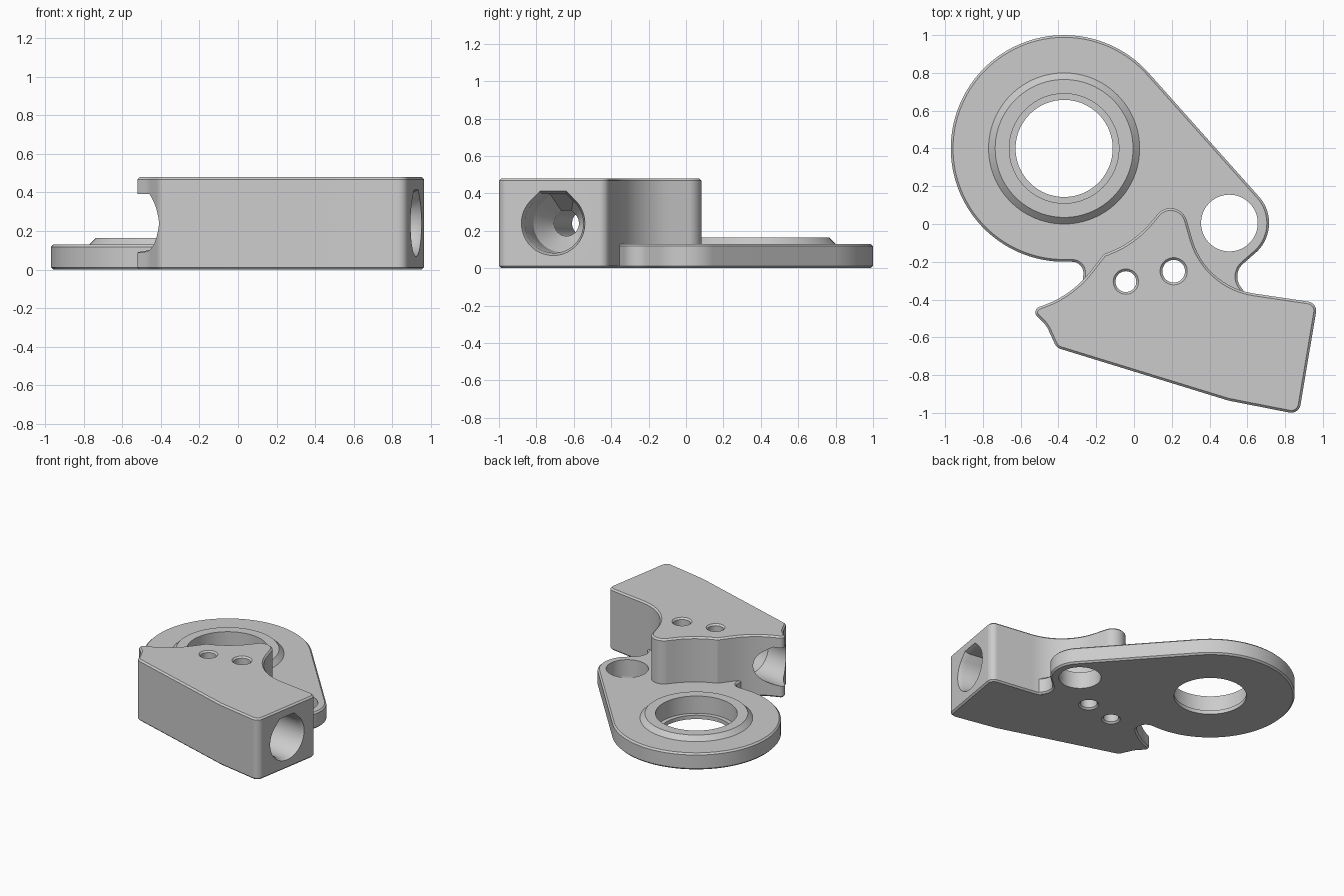
import bpy, bmesh, math
from mathutils import Vector, Matrix

if "Cube" in bpy.data.objects:
    bpy.data.objects.remove(bpy.data.objects["Cube"])

grey = bpy.data.materials.new("satin_grey")
grey.diffuse_color = (0.6, 0.6, 0.6, 1)
grey.use_nodes = True
grey.node_tree.nodes["Principled BSDF"].inputs["Base Color"].default_value = grey.diffuse_color


def make_object(name, bm):
    bmesh.ops.recalc_face_normals(bm, faces=bm.faces)
    mesh = bpy.data.meshes.new(name)
    bm.to_mesh(mesh)
    bm.free()
    mesh.materials.append(grey)
    ob = bpy.data.objects.new(name, mesh)
    bpy.context.collection.objects.link(ob)
    return ob


def arc(cx, cy, r, a0, a1, n):
    angles = [math.radians(a0 + (a1 - a0) * i / n) for i in range(n + 1)]
    return [(cx + r * math.cos(a), cy + r * math.sin(a), 0) for a in angles]


def rounded(corners):
    """Turn (x, y, radius) corners into an outline with filleted corners."""
    out = []
    for i, (x, y, r) in enumerate(corners):
        p = Vector((x, y))
        if r == 0:
            out.append(p)
            continue
        a = (Vector(corners[i - 1][:2]) - p).normalized()
        b = (Vector(corners[(i + 1) % len(corners)][:2]) - p).normalized()
        half = a.angle(b) / 2
        centre = p + (a + b).normalized() * (r / math.sin(half))
        start = p + a * (r / math.tan(half)) - centre
        end = p + b * (r / math.tan(half)) - centre
        a0 = math.atan2(start.y, start.x)
        turn = math.atan2(start.x * end.y - start.y * end.x, start.dot(end))
        n = max(3, round(abs(math.degrees(turn)) / 5))
        for k in range(n + 1):
            t = a0 + turn * k / n
            out.append(centre + r * Vector((math.cos(t), math.sin(t))))
    return out


def prism(name, outline, height, chamfer=0.012):
    bm = bmesh.new()
    base = bm.faces.new([bm.verts.new((p.x, p.y, 0)) for p in outline])
    ext = bmesh.ops.extrude_face_region(bm, geom=[base], use_keep_orig=True)
    verts = [v for v in ext["geom"] if isinstance(v, bmesh.types.BMVert)]
    bmesh.ops.translate(bm, verts=verts, vec=(0, 0, height))
    bmesh.ops.recalc_face_normals(bm, faces=bm.faces)
    rim = [e for e in bm.edges if abs(e.verts[0].co.z - e.verts[1].co.z) < 1e-5]
    bmesh.ops.bevel(bm, geom=rim, offset=chamfer, segments=1, profile=0.5, affect='EDGES')
    return make_object(name, bm)


def lathe(bm, profile, matrix, closed=False, teardrop=False, n=96):
    """Revolve (radius, height) into bm; teardrop gives a flat-topped printable bore."""
    rings = []
    for r, h in profile:
        ring = []
        for i in range(n):
            a = 2 * math.pi * i / n
            off = min(a, 2 * math.pi - a)       # angle away from local +x
            k = 1
            if teardrop and off < math.pi / 4:
                k = min(1 / math.cos(math.pi / 4 - off), 1 / math.cos(off))
            ring.append(bm.verts.new(matrix @ Vector((r * k * math.cos(a), r * k * math.sin(a), h))))
        rings.append(ring)
    pairs = list(zip(rings, rings[1:]))
    if closed:
        pairs.append((rings[-1], rings[0]))
    else:
        bm.faces.new(rings[0])
        bm.faces.new(rings[-1])
    for lo, hi in pairs:
        for i in range(n):
            j = (i + 1) % n
            bm.faces.new((lo[i], lo[j], hi[j], hi[i]))


def cut(target, bm):
    """Subtract all the (separate) solids in bm from target at once."""
    cutter = make_object("cutter", bm)
    mod = target.modifiers.new("cut", 'BOOLEAN')
    mod.operation = 'DIFFERENCE'
    mod.solver = 'EXACT'
    mod.use_self = True
    mod.object = cutter
    bpy.context.view_layer.objects.active = target
    bpy.ops.object.modifier_apply(modifier=mod.name)
    bpy.data.objects.remove(cutter)


def at(x, y):
    return Matrix.Translation((x, y, 0))


RING = (-0.37, 0.40)
EYE = (0.505, 0.005)

# Flat plate: big disc tapering to a small eye, its lower edge hidden in the block
plate = prism("base_plate", rounded(
    arc(*RING, 0.60, 41.2, 268, 72)
    + [(-0.265, -0.2, 0.06), (-0.272, -0.34, 0), (-0.15, -0.24, 0), (0, -0.15, 0),
       (0.13, -0.02, 0), (0.2, 0, 0), (0.24, -0.05, 0), (0.285, -0.16, 0),
       (0.36, -0.27, 0), (0.46, -0.35, 0), (0.6, -0.38, 0), (0.515, -0.265, 0.09)]
    + arc(*EYE, 0.21, -50, 41.2, 30)), 0.13)
holes = bmesh.new()
lathe(holes, [(0.33, -0.1), (0.33, 0.3)], at(*RING))
lathe(holes, [(0.15, -0.1), (0.15, 0.3)], at(*EYE))
cut(plate, holes)

# Raised collar with a bearing seat and a thin bottom lip
ring = bmesh.new()
lathe(ring, [
    (0.257, 0), (0.34, 0), (0.34, 0.12), (0.40, 0.12), (0.40, 0.13),
    (0.365, 0.165), (0.29, 0.165), (0.29, 0.03), (0.257, 0.03)], at(*RING), closed=True)
collar = make_object("bearing_collar", ring)

# Tall body block
block = prism("body_block", rounded([
    (-0.548, -0.455, 0.03), (-0.328, -0.378, 0.55), (-0.16, -0.16, 0),
    (-0.001, -0.103, 0.55), (0.232, 0.185, 0.09), (0.379, -0.33, 0.4),
    (0.972, -0.418, 0.05), (0.873, -1.008, 0.05), (0.5, -0.935, 0.2),
    (-0.41, -0.655, 0.05), (-0.465, -0.535, 0.15)]), 0.48)

# Two chamfered pin holes
holes = bmesh.new()
for x, y, r in ((-0.043, -0.305, 0.055), (0.21, -0.25, 0.06)):
    lathe(holes, [(r + 0.032, -0.02), (r, 0.012), (r, 0.468), (r + 0.032, 0.5)], at(x, y), n=48)

# Stepped bore running lengthwise, opening as a scoop at the left tip
axis = Vector((-0.987, 0.16, 0)).normalized()
up = Vector((0, 0, 1))
frame = Matrix((up, axis.cross(up), axis)).transposed().to_4x4()
frame = Matrix.Translation((0.92, -0.71, 0.24)) @ frame
lathe(holes, [
    (0.172, -0.1), (0.172, 0), (0.158, 0.03), (0.155, 0.3), (0.068, 0.44),
    (0.068, 1.05), (0.152, 1.15), (0.152, 1.7)], frame, teardrop=True)
cut(block, holes)

# Smooth curves, keep edges crisp
for ob in (plate, collar, block):
    bpy.ops.object.select_all(action='DESELECT')
    ob.select_set(True)
    bpy.context.view_layer.objects.active = ob
    bpy.ops.object.shade_smooth_by_angle(angle=math.radians(25))
